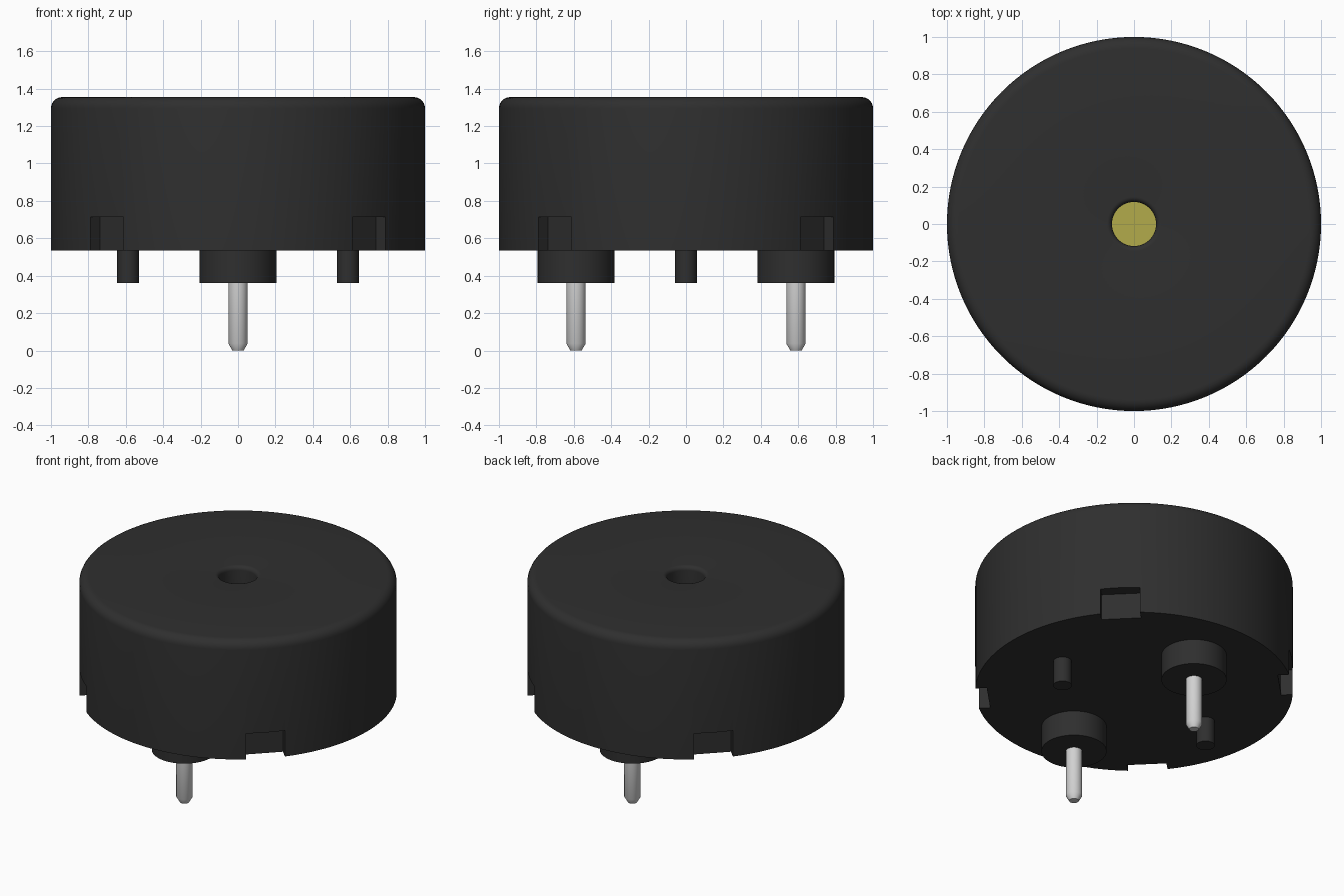
import bpy, bmesh, math
from mathutils import Matrix

cube = bpy.data.objects.get("Cube")
if cube:
    bpy.data.objects.remove(cube, do_unlink=True)


def material(name, rgb):
    m = bpy.data.materials.new(name)
    m.use_nodes = True
    m.diffuse_color = (*rgb, 1)
    m.node_tree.nodes["Principled BSDF"].inputs["Base Color"].default_value = (*rgb, 1)
    return m


black = material("black plastic", (0.028, 0.028, 0.028))
metal = material("grey metal", (0.64, 0.64, 0.64))
brass = material("brass", (0.45, 0.41, 0.07))


def finish(name, bm, mat):
    bmesh.ops.recalc_face_normals(bm, faces=bm.faces)
    mesh = bpy.data.meshes.new(name)
    bm.to_mesh(mesh)
    bm.free()
    mesh.materials.append(mat)
    ob = bpy.data.objects.new(name, mesh)
    bpy.context.collection.objects.link(ob)
    return ob


def smooth(ob):
    bpy.ops.object.select_all(action="DESELECT")
    ob.select_set(True)
    bpy.context.view_layer.objects.active = ob
    bpy.ops.object.shade_smooth_by_angle(angle=math.radians(30))


def lathe(name, profile, mat, x=0, y=0, steps=48):
    """Spin an (r, z) profile, whose ends lie on the axis, into a closed solid."""
    bm = bmesh.new()
    rings = []
    for r, z in profile:
        count = steps if r else 1
        angles = [2 * math.pi * i / steps for i in range(count)]
        rings.append([bm.verts.new((x + r * math.cos(a), y + r * math.sin(a), z)) for a in angles])
    for low, high in zip(rings, rings[1:]):
        if len(low) == 1:
            bm.faces.new(high)
        elif len(high) == 1:
            bm.faces.new(low)
        else:
            for i in range(steps):
                j = (i + 1) % steps
                bm.faces.new((low[i], low[j], high[j], high[i]))
    # Axis points only mark the flat caps
    bmesh.ops.delete(bm, geom=[v for v in bm.verts if not v.link_faces], context="VERTS")
    return finish(name, bm, mat)


def fillet(r, z, radius, start, end, steps=6):
    angles = [math.radians(start + (end - start) * i / steps) for i in range(steps + 1)]
    return [(r + radius * math.cos(a), z + radius * math.sin(a)) for a in angles]


BASE, TOP, FOOT, FLOOR = 0.535, 1.355, 0.36, 1.0

# Round housing with rounded rim and a rounded sound hole
profile = [(0, BASE), (1, BASE)]
profile += fillet(0.94, TOP - 0.06, 0.06, 0, 90)
profile += fillet(0.145, TOP - 0.027, 0.027, 90, 180)
profile += [(0.118, FLOOR), (0, FLOOR)]
housing = lathe("housing", profile, black, steps=128)

# Four diagonal notches in the lower edge
bm = bmesh.new()
for k in range(4):
    turn = Matrix.Rotation(math.radians(45 + 90 * k), 4, "Z")
    place = Matrix.Translation((1.02, 0, BASE + 0.04))
    size = Matrix.Diagonal((0.2, 0.25, 0.28, 1))
    bmesh.ops.create_cube(bm, size=1, matrix=turn @ place @ size)
cutter = finish("notch_cutter", bm, black)
cutter.hide_render = True
cut = housing.modifiers.new("notches", "BOOLEAN")
cut.object = cutter
cut.solver = "EXACT"
bpy.context.view_layer.objects.active = housing
bpy.ops.object.modifier_apply(modifier=cut.name)
bpy.data.objects.remove(cutter, do_unlink=True)
smooth(housing)

# Sounding disc at the bottom of the hole
smooth(lathe("sounding_disc", [(0, FLOOR), (0.118, FLOOR), (0.118, FLOOR + 0.008), (0, FLOOR + 0.008)], brass))

# Pin bosses, pins and standoff pegs
for side, word in ((-1, "front"), (1, "back")):
    y = 0.588 * side
    smooth(lathe(word + "_boss", [(0, FOOT), (0.205, FOOT), (0.205, BASE), (0, BASE)], black, y=y, steps=64))
    pin = [(0, 0), (0.03, 0), (0.052, 0.038), (0.052, FOOT), (0, FOOT)]
    smooth(lathe(word + "_pin", pin, metal, y=y, steps=32))

for side, word in ((-1, "right"), (1, "left")):
    peg = [(0, FOOT), (0.058, FOOT), (0.058, BASE), (0, BASE)]
    smooth(lathe(word + "_peg", peg, black, x=0.588 * side, steps=32))
